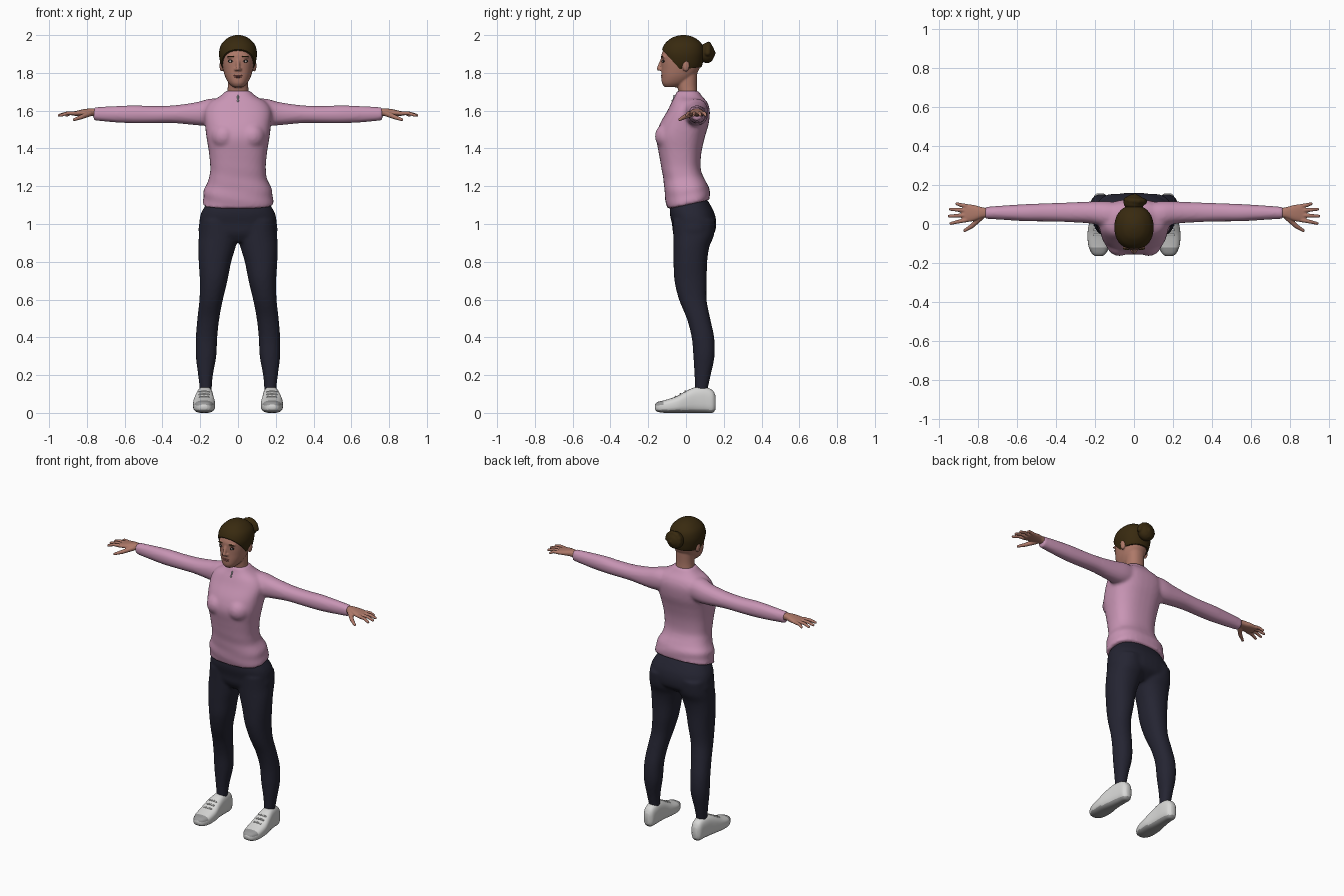
import bpy, bmesh, math
from mathutils import Matrix, Vector

cube = bpy.data.objects.get("Cube")
if cube:
    bpy.data.objects.remove(cube, do_unlink=True)


def material(name, r, g, b):
    mat = bpy.data.materials.new(name)
    mat.use_nodes = True
    mat.diffuse_color = (r, g, b, 1)
    bsdf = next(n for n in mat.node_tree.nodes if n.type == 'BSDF_PRINCIPLED')
    bsdf.inputs["Base Color"].default_value = (r, g, b, 1)
    bsdf.inputs["Roughness"].default_value = 0.8
    return mat


PINK = material("pink knit", .58, .30, .46)
NAVY = material("dark navy", .018, .018, .032)
SKIN = material("skin", .42, .19, .14)
HAIR = material("brown hair", .04, .023, .005)
WHITE = material("shoe white", .68, .68, .67)
GREY = material("shoe grey", .32, .32, .32)
LIP = material("lip", .30, .10, .085)
DARK = material("eye dark", .012, .009, .008)
EYE = material("eye white", .55, .50, .47)
METAL = material("zip metal", .55, .56, .58)

PLACE = {'x': lambda t, a, b: (t, a, b),
         'y': lambda t, a, b: (a, t, b),
         'z': lambda t, a, b: (a, b, t)}


def spline(p, q, r, s, u):
    return 0.5 * (2*q + (r-p)*u + (2*p-5*q+4*r-s)*u*u + (3*q-p-3*r+s)*u**3)


def signed_power(v, e):
    return math.copysign(abs(v) ** e, v)


def skin_rings(bm, rings):
    """Join equal rings of points into one closed surface."""
    rings = [[bm.verts.new(p) for p in ring] for ring in rings]
    count = len(rings[0])
    for low, high in zip(rings, rings[1:]):
        for k in range(count):
            n = (k + 1) % count
            bm.faces.new((low[k], low[n], high[n], high[k]))
    bm.faces.new(rings[0])
    bm.faces.new(rings[-1])


def loft(bm, rows, axis='z', power=2.2, side=1, seg=36, sub=5):
    """Closed skin through rows of (position, low a, high a, low b, high b)."""
    last = len(rows) - 1
    steps = []
    for i in range(last):
        near = [rows[max(0, min(last, i + k))] for k in (-1, 0, 1, 2)]
        for j in range(sub):
            steps.append([spline(*vals, j / sub) for vals in zip(*near)])
    steps.append(rows[-1])
    rings = []
    for t, a0, a1, b0, b1 in steps:
        ring = []
        for k in range(seg):
            ang = math.tau * k / seg
            a = (a0+a1)/2 + (a1-a0)/2 * signed_power(math.cos(ang), 2/power)
            b = (b0+b1)/2 + (b1-b0)/2 * signed_power(math.sin(ang), 2/power)
            x, y, z = PLACE[axis](t, a, b)
            ring.append((x * side, y, z))
        rings.append(ring)
    skin_rings(bm, rings)


def ball(bm, centre, radii, side=1):
    x, y, z = centre
    mat = Matrix.Translation((x * side, y, z)) @ Matrix.Diagonal((*radii, 1))
    bmesh.ops.create_icosphere(bm, subdivisions=3, radius=1, matrix=mat)


def tube(bm, points, r0, r1, side=1, seg=12):
    """Tapered limb with rounded ends, swept along the points."""
    pts = [Vector((x * side, y, z)) for x, y, z in points]
    last = len(pts) - 1
    rings = []
    for i, p in enumerate(pts):
        along = (pts[min(i + 1, last)] - pts[max(i - 1, 0)]).normalized()
        across = along.cross(Vector((0, 1, 0))).normalized()
        up = across.cross(along)
        r = r0 + (r1 - r0) * i / last
        rings.append([p + r * (across * math.cos(math.tau * k / seg)
                               + up * math.sin(math.tau * k / seg)) for k in range(seg)])
    skin_rings(bm, rings)
    ball(bm, pts[0], (r0, r0, r0))
    ball(bm, pts[-1], (r1, r1, r1))


def finish(name, bm, mats, voxel=0, smooth=4):
    bmesh.ops.recalc_face_normals(bm, faces=bm.faces)
    mesh = bpy.data.meshes.new(name)
    bm.to_mesh(mesh)
    bm.free()
    for m in mats:
        mesh.materials.append(m)
    for p in mesh.polygons:
        p.use_smooth = True
    mesh.set_sharp_from_angle(angle=math.radians(50))
    obj = bpy.data.objects.new(name, mesh)
    bpy.context.collection.objects.link(obj)
    if voxel:
        fuse = obj.modifiers.new("fuse", 'REMESH')
        fuse.mode = 'VOXEL'
        fuse.voxel_size = voxel
        fuse.use_smooth_shade = True
        soft = obj.modifiers.new("soften", 'SMOOTH')
        soft.iterations = smooth


def sym(rows):
    return [(z, -w, w, f, b) for z, w, f, b in rows]


# Sweater: torso, bust and sleeves fused together
bm = bmesh.new()
loft(bm, sym([(1.1, .187, -.1, .128), (1.17, .182, -.112, .122), (1.21, .167, -.115, .105),
              (1.25, .152, -.12, .088), (1.3, .147, -.13, .077), (1.38, .154, -.145, .082),
              (1.46, .167, -.157, .1), (1.53, .175, -.138, .12), (1.6, .178, -.098, .126),
              (1.645, .15, -.076, .112), (1.675, .098, -.06, .086), (1.705, .063, -.048, .066)]),
     power=2.5, sub=8)
# Sloping hem and soft folds round the waist
for v in bm.verts:
    fade = max(0, min(1, (1.34 - v.co.z) / .2))
    fold = 1 + .014 * fade * math.sin(v.co.z * 78 + v.co.x * 14)
    v.co.x *= fold
    v.co.y *= fold
    v.co.z += .22 * v.co.y * fade
for s in (1, -1):
    ball(bm, (.075, -.085, 1.465), (.072, .08, .075), s)
    loft(bm, [(.07, -.02, .11, 1.53, 1.665), (.15, -.015, .117, 1.52, 1.663),
              (.22, .002, .115, 1.523, 1.645), (.34, .01, .11, 1.534, 1.628),
              (.45, .013, .106, 1.533, 1.625), (.55, .014, .102, 1.533, 1.628),
              (.65, .02, .096, 1.538, 1.624), (.73, .025, .09, 1.545, 1.62),
              (.765, .027, .088, 1.549, 1.618)], 'x', side=s)
finish("sweater", bm, [PINK], .01, 4)

# Leggings: hips and legs fused together
bm = bmesh.new()
loft(bm, sym([(1.13, .15, -.075, .112), (1.09, .178, -.085, .135), (1.05, .198, -.085, .153),
              (1, .206, -.074, .16), (.95, .205, -.067, .148), (.905, .15, -.04, .09)]), power=2.4)
for s in (1, -1):
    loft(bm, [(1.02, .01, .2, -.07, .155), (.94, -.002, .207, -.068, .148),
              (.88, .012, .21, -.067, .124), (.8, .036, .208, -.066, .112),
              (.7, .056, .202, -.061, .11), (.6, .08, .204, -.037, .109),
              (.5, .099, .215, .004, .128), (.4, .11, .223, .03, .149),
              (.3, .115, .223, .039, .151), (.2, .133, .211, .045, .131),
              (.13, .139, .203, .048, .116), (.09, .14, .202, .048, .115)], side=s)
finish("leggings", bm, [NAVY], .01, 3)

# Shoes with grey soles and toe caps, plus laces
for s, label in ((1, "left"), (-1, "right")):
    bm = bmesh.new()
    loft(bm, [(-.165, .163, .198, .02, .045), (-.15, .143, .217, .006, .058),
              (-.11, .126, .234, 0, .068), (-.05, .121, .238, 0, .088),
              (0, .127, .231, 0, .116), (.05, .131, .221, 0, .136),
              (.1, .133, .213, 0, .137), (.14, .139, .206, 0, .12),
              (.157, .155, .19, .02, .09)], 'y', 2.8, s)
    for f in bm.faces:
        c = f.calc_center_median()
        f.material_index = int(c.z < .016 or (c.y < -.115 and c.z > .04))
    finish(label + "_shoe", bm, [WHITE, GREY])
    bm = bmesh.new()
    for i in range(3):
        y, z = -.055 + i * .026, .086 + i * .014
        tube(bm, [(.155, y, z - .003), (.18, y, z), (.203, y, z - .003)], .005, .005, s)
    finish(label + "_laces", bm, [WHITE])

# Hands: palm, four fingers and a thumb
for s, label in ((1, "left"), (-1, "right")):
    bm = bmesh.new()
    loft(bm, [(.74, .034, .08, 1.565, 1.61), (.78, .03, .086, 1.572, 1.612),
              (.82, .016, .097, 1.572, 1.607), (.86, .01, .102, 1.572, 1.598),
              (.875, .014, .098, 1.576, 1.594)], 'x', 2.4, s)
    for y0, y1, tip in ((.02, .003, .938), (.045, .04, .947), (.069, .076, .941), (.092, .104, .908)):
        tube(bm, [(.86, y0, 1.586), ((.87 + tip) / 2, (y0 + y1) / 2, 1.586), (tip, y1, 1.575)],
             .0115, .008, s)
    tube(bm, [(.785, .035, 1.585), (.83, -.01, 1.566), (.868, -.034, 1.552)], .016, .008, s)
    finish(label + "_hand", bm, [SKIN], .004, 2)

# Head: neck, skull, nose and ears fused together
bm = bmesh.new()
loft(bm, sym([(1.64, .062, -.03, .066), (1.7, .056, -.04, .06), (1.74, .054, -.046, .058),
              (1.8, .055, -.04, .06)]))
loft(bm, sym([(1.724, .026, -.112, -.04), (1.745, .049, -.127, .005), (1.78, .068, -.13, .045),
              (1.82, .079, -.13, .07), (1.86, .085, -.131, .08), (1.9, .085, -.129, .084),
              (1.95, .072, -.1, .068), (1.98, .04, -.06, .035)]))
tube(bm, [(0, -.125, 1.872), (0, -.136, 1.845), (0, -.144, 1.822)], .009, .0115)
for s in (1, -1):
    ball(bm, (.011, -.134, 1.818), (.009, .011, .008), s)
    ball(bm, (.087, 0, 1.838), (.011, .019, .032), s)
    ball(bm, (.034, -.119, 1.885), (.026, .012, .007), s)
finish("head", bm, [SKIN], .005, 3)

# Facial details
bm = bmesh.new()
ball(bm, (0, -.125, 1.786), (.024, .009, .005))
ball(bm, (0, -.125, 1.778), (.02, .009, .005))
finish("lips", bm, [LIP])
for name, mat, centre, radii in (
        ("eyelids", DARK, (.035, -.118, 1.862), (.018, .008, .009)),
        ("eyes", EYE, (.035, -.12, 1.861), (.0145, .008, .0065)),
        ("irises", DARK, (.034, -.123, 1.861), (.0065, .006, .0065)),
        ("brows", HAIR, (.036, -.125, 1.887), (.02, .008, .0035))):
    bm = bmesh.new()
    for s in (1, -1):
        ball(bm, centre, radii, s)
    finish(name, bm, [mat])

# Swept-back hair, trimmed along the forehead and the nape
bm = bmesh.new()
loft(bm, sym([(1.79, .06, -.09, .06), (1.83, .085, -.11, .082), (1.87, .097, -.125, .092),
              (1.91, .1, -.13, .096), (1.95, .089, -.115, .086), (1.98, .061, -.084, .056),
              (1.994, .035, -.054, .026), (2, .012, -.025, 0)]))
for point, normal in (((0, 0, 1.822), (0, -.1, 1)), ((0, -.128, 1.925), (0, 1.1, 1))):
    cut = bmesh.ops.bisect_plane(bm, geom=bm.verts[:] + bm.edges[:] + bm.faces[:],
                                 plane_co=point, plane_no=normal, clear_inner=True)
    edges = [e for e in cut["geom_cut"] if isinstance(e, bmesh.types.BMEdge)]
    bmesh.ops.holes_fill(bm, edges=edges)
finish("hair", bm, [HAIR])

# Coiled bun at the back of the head
bm = bmesh.new()
ball(bm, (0, .11, 1.905), (.054, .042, .054))
coil = []
for i in range(25):
    ang, r = i * math.tau / 12, .05 - .0019 * i
    coil.append((r * math.cos(ang), .115 + .0012 * i, 1.905 + r * math.sin(ang)))
tube(bm, coil, .017, .013)
finish("hair_bun", bm, [HAIR], .005, 1)

# Zip pull at the collar
bm = bmesh.new()
ball(bm, (0, -.062, 1.668), (.005, .008, .016))
ball(bm, (0, -.072, 1.652), (.005, .004, .008))
finish("zip_pull", bm, [METAL])
